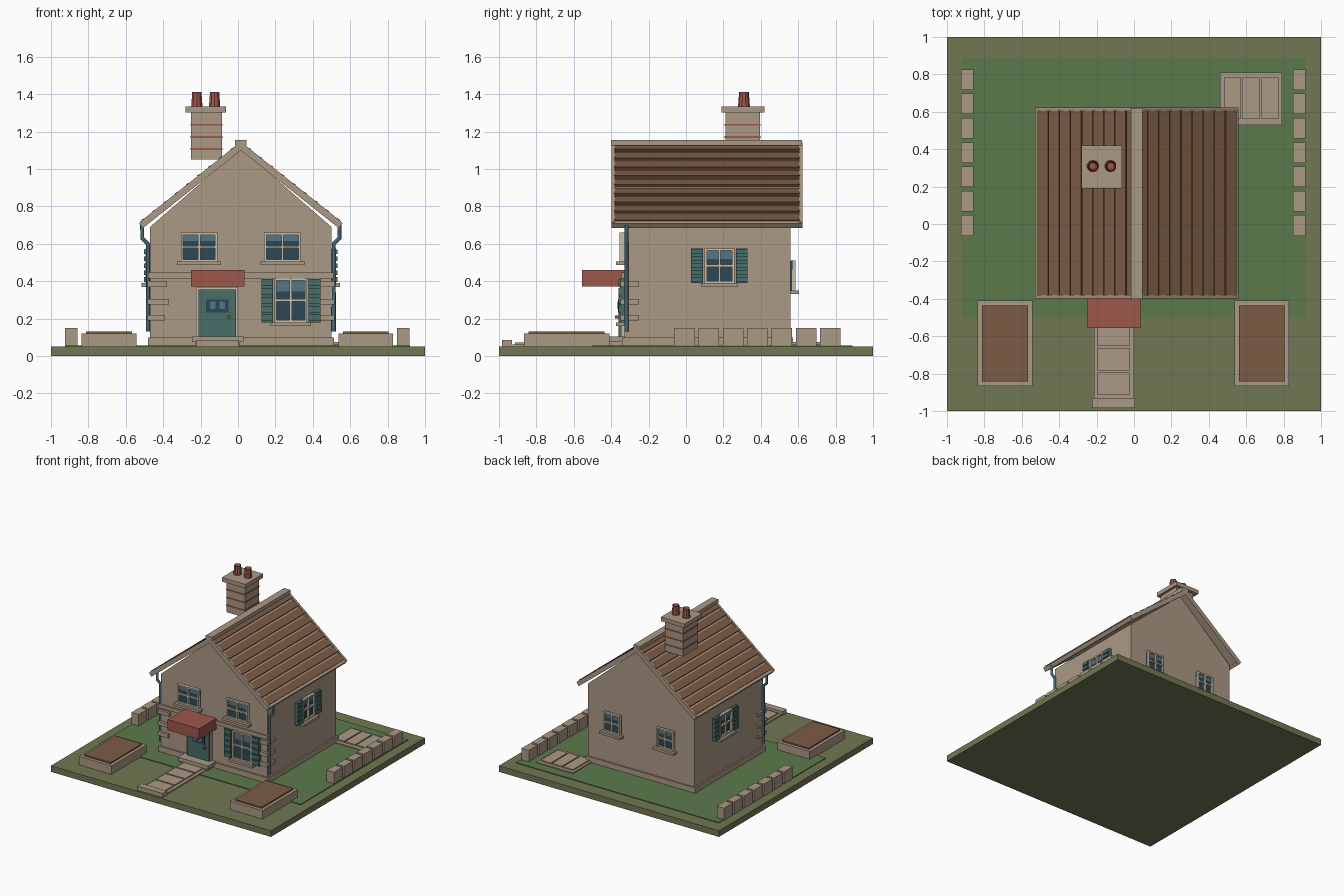
import bpy
import bmesh
from mathutils import Vector, Matrix

default_cube = bpy.data.objects.get("Cube")
if default_cube:
    bpy.data.objects.remove(default_cube, do_unlink=True)


def make_material(name, red, green, blue):
    material = bpy.data.materials.new(name)
    material.use_nodes = True
    colour = (red, green, blue, 1)
    material.diffuse_color = colour
    material.node_tree.nodes["Principled BSDF"].inputs["Base Color"].default_value = colour
    return material


STONE = make_material("warm stone", .41, .32, .235)
CREAM = make_material("cream frame", .60, .52, .40)
BROWN = make_material("roof and soil brown", .20, .105, .06)
OLIVE = make_material("olive earth", .165, .185, .085)
GRASS = make_material("lawn green", .105, .195, .07)
BRICK = make_material("brick red", .34, .095, .07)
TEAL = make_material("painted teal", .065, .155, .14)
GLASS = make_material("dark glass", .025, .065, .095)
SKY = make_material("pale glass", .09, .18, .24)
PIPE = make_material("pipe blue", .065, .14, .19)


def finish(name, mesh_builder, materials):
    bmesh.ops.recalc_face_normals(mesh_builder, faces=mesh_builder.faces)
    mesh = bpy.data.meshes.new(name)
    mesh_builder.to_mesh(mesh)
    mesh_builder.free()
    for material in materials:
        mesh.materials.append(material)
    thing = bpy.data.objects.new(name, mesh)
    bpy.context.collection.objects.link(thing)
    return thing


def boxes(name, items):
    """Join boxes given as (x range, y range, z range, material)."""
    builder = bmesh.new()
    materials = []
    for xs, ys, zs, material in items:
        if material not in materials:
            materials.append(material)
        spans = [sorted(pair) for pair in (xs, ys, zs)]
        centre = Vector([(low + high) / 2 for low, high in spans])
        size = [high - low for low, high in spans]
        matrix = Matrix.Translation(centre) @ Matrix.Diagonal((*size, 1))
        made = bmesh.ops.create_cube(builder, size=1, matrix=matrix)
        for face in {f for v in made["verts"] for f in v.link_faces}:
            face.material_index = materials.index(material)
    return finish(name, builder, materials)


def prism(name, outline, ys, material):
    """Extrude an outline in x and z along y."""
    builder = bmesh.new()
    face = builder.faces.new([builder.verts.new((x, ys[0], z)) for x, z in outline])
    made = bmesh.ops.extrude_face_region(builder, geom=[face])
    moved = [v for v in made["geom"] if isinstance(v, bmesh.types.BMVert)]
    bmesh.ops.translate(builder, verts=moved, vec=(0, ys[1] - ys[0], 0))
    return finish(name, builder, [material])


LEFT, RIGHT, FRONT, BACK, MID = -.47, .5, -.33, .56, .015
GROUND = .05


def on_wall(wall, us, ws, zs, material):
    """Box on a wall: us runs along it, ws is the distance out of it."""
    if wall == "front":
        return (us, [FRONT - w for w in ws], zs, material)
    if wall == "back":
        return (us, [BACK + w for w in ws], zs, material)
    if wall == "right":
        return ([RIGHT + w for w in ws], us, zs, material)
    return ([LEFT - w for w in ws], us, zs, material)


def window(name, wall, us, zs, shutter=0):
    u0, u1 = us
    z0, z1 = zs
    rim, um, zm = .012, (u0 + u1) / 2, (z0 + z1) / 2
    items = [on_wall(wall, us, (-.01, .008), zs, GLASS),
             on_wall(wall, us, (0, .011), (z1 - (z1 - z0) * .3, z1), SKY)]
    for a, b in ((u0, u0 + rim), (um - rim / 2, um + rim / 2), (u1 - rim, u1)):
        items.append(on_wall(wall, (a, b), (-.01, .025), zs, CREAM))
    for a, b in ((z0, z0 + rim), (zm - rim / 2, zm + rim / 2), (z1 - rim, z1)):
        items.append(on_wall(wall, us, (-.01, .023), (a, b), CREAM))
    items.append(on_wall(wall, (u0 - .02, u1 + .02), (-.01, .045), (z0 - .02, z0), STONE))
    boxes(name, items)
    if shutter:
        slats = []
        for a, b in ((u0 - shutter - .008, u0 - .008), (u1 + .008, u1 + shutter + .008)):
            slats.append(on_wall(wall, (a, b), (-.01, .022), zs, TEAL))
            count = 5
            step = (z1 - z0) / count
            for i in range(count):
                low = z0 + i * step
                slats.append(on_wall(wall, (a, b), (0, .032), (low + .006, low + step - .006), TEAL))
        boxes(name + "_shutters", slats)


# Ground and lawn
boxes("ground", [((-1, 1), (-1, 1), (0, GROUND), OLIVE)])
boxes("lawn", [((-.92, .92), (-.5, .89), (.04, .056), GRASS)])

# House walls, plinth and string course
prism("house_walls", [(LEFT, GROUND), (RIGHT, GROUND), (RIGHT, .69), (MID, 1.11), (LEFT, .69)],
      (FRONT, BACK), STONE)
boxes("plinth", [((LEFT - .012, RIGHT + .012), (FRONT - .012, BACK + .012), (GROUND, .1), STONE)])
boxes("string_course", [((LEFT - .01, RIGHT + .01), (FRONT - .015, FRONT + .02), (.415, .445), STONE)])

# Corner stones
quoins = []
for z, reach in ((.37, .09), (.275, .10), (.19, .08)):
    for edge, side in ((LEFT, -1), (RIGHT, 1)):
        quoins.append(((edge + side * .015, edge - side * reach), (FRONT - .02, FRONT + .08),
                       (z, z + .03), STONE))
boxes("corner_stones", quoins)

# Roof: sheathing, tile courses, rake boards, eave boards and ridge
RUN, DROP, COURSES = .535, .425, 9
slope = Vector((RUN, -DROP)).normalized()
normal = Vector((-slope.y, slope.x))
length = Vector((RUN, DROP)).length


def roof_point(side, along, lift):
    p = slope * along + normal * lift
    return (MID + side * p.x, 1.135 + p.y)


def roof_piece(name, side, low, high, ys, material, lifts):
    """lifts: underside, top at the upper end, top at the lower end."""
    under, upper, lower = lifts
    outline = [roof_point(side, low, under), roof_point(side, high, under),
               roof_point(side, high, lower), roof_point(side, low, upper)]
    prism(name, outline, ys, material)


for side, label in ((-1, "left"), (1, "right")):
    roof_piece("roof_sheathing_" + label, side, 0, length, (-.385, .61), STONE, (-.022, -.006, -.006))
    pitch = length / COURSES
    for i in range(COURSES):
        start = i * pitch
        roof_piece(f"tile_course_{label}_{i}", side, start, start + pitch * .82,
                   (-.385, .61), BROWN, (-.01, 0, .012))
    for ys, end in (((-.398, -.38), "front"), ((.605, .623), "back")):
        roof_piece(f"rake_board_{label}_{end}", side, 0, length, ys, STONE, (-.028, .008, .008))
    roof_piece("eave_board_" + label, side, length - .02, length + .008, (-.398, .623), STONE,
               (-.028, .004, .004))
boxes("ridge_cap", [((MID - .03, MID + .03), (-.4, .62), (1.125, 1.155), STONE)])

# Chimney with brick bands and pots
chimney = [((-.25, -.085), (.21, .395), (1.05, 1.31), STONE),
           ((-.28, -.065), (.19, .42), (1.302, 1.335), STONE)]
for z in (1.107, 1.171, 1.236):
    chimney.append(((-.253, -.082), (.207, .398), (z - .005, z + .005), BRICK))
boxes("chimney", chimney)
for x, label in ((-.22, "left"), (-.125, "right")):
    builder = bmesh.new()
    bmesh.ops.create_cone(builder, cap_ends=True, segments=10, radius1=.032, radius2=.026,
                          depth=.08, matrix=Matrix.Translation((x, .31, 1.37)))
    top = max(builder.faces, key=lambda f: f.calc_center_median().z)
    bmesh.ops.inset_region(builder, faces=[top], thickness=.008)
    bmesh.ops.translate(builder, verts=top.verts, vec=(0, 0, -.03))
    finish("chimney_pot_" + label, builder, [BRICK])

# Windows
window("upper_window_left", "front", (-.305, -.11), (.505, .66))
window("upper_window_right", "front", (.14, .335), (.505, .66))
window("parlour_window", "front", (.195, .37), (.18, .415), shutter=.062)
for wall in ("left", "right"):
    window("side_window_" + wall, wall, (.1, .258), (.39, .575), shutter=.064)
for x in (-.215, .27):
    window("back_window", "back", (x - .075, x + .075), (.35, .51))

# Door, steps and canopy
boxes("door", [
    on_wall("front", (-.225, .0), (0, .018), (.1, .37), CREAM),
    on_wall("front", (-.21, -.012), (0, .03), (.105, .355), TEAL),
    on_wall("front", (-.17, -.05), (0, .034), (.232, .302), GLASS),
    on_wall("front", (-.15, -.12), (0, .037), (.25, .29), SKY),
    on_wall("front", (-.10, -.07), (0, .037), (.25, .29), SKY),
    on_wall("front", (-.055, -.04), (0, .05), (.2, .215), BROWN)])
boxes("door_steps", [((-.245, .03), (-.43, FRONT), (.075, .105), STONE),
                     ((-.23, .012), (-.42, FRONT), (GROUND, .076), STONE)])
boxes("door_canopy", [((-.25, .035), (-.555, FRONT), (.372, .46), BRICK)])

# Downpipes at the front corners
for side, edge, label in ((-1, LEFT, "left"), (1, RIGHT, "right")):
    curve = bpy.data.curves.new("downpipe_" + label, "CURVE")
    curve.dimensions = "3D"
    curve.bevel_depth = .011
    curve.bevel_resolution = 1
    curve.use_fill_caps = True
    path = [(.042, .71), (.042, .63), (.012, .6), (.012, .13)]
    spline = curve.splines.new("POLY")
    spline.points.add(len(path) - 1)
    for point, (out, z) in zip(spline.points, path):
        point.co = (edge + side * out, FRONT + .012, z, 1)
    curve.materials.append(PIPE)
    bpy.context.collection.objects.link(bpy.data.objects.new("downpipe_" + label, curve))

# Planting beds and garden wall blocks
for x, label in ((-.69, "left"), (.683, "right")):
    boxes("planting_bed_" + label, [
        ((x - .147, x + .147), (-.867, -.41), (GROUND, .12), STONE),
        ((x - .122, x + .122), (-.842, -.435), (.1, .131), BROWN)])
for x, label in ((-.892, "left"), (.883, "right")):
    boxes("garden_wall_" + label, [
        ((x - .033, x + .033), (y, y + .11), (GROUND, .15), STONE)
        for y in [-.063 + i * .13 for i in range(7)]])

# Front path and back patio
path = [((-.215, 0), (-.93, -.42), (GROUND, .062), STONE),
        ((-.225, .005), (-.985, -.93), (GROUND, .085), STONE)]
for i in range(4):
    low = -.915 + i * .132
    path.append(((-.195, -.025), (low, low + .12), (GROUND, .072), STONE))
boxes("front_path", path)
patio = [((.46, .79), (.53, .81), (GROUND, .065), STONE)]
for i in range(3):
    low = .48 + i * .101
    patio.append(((low, low + .091), (.562, .782), (GROUND, .075), STONE))
boxes("back_patio", patio)
